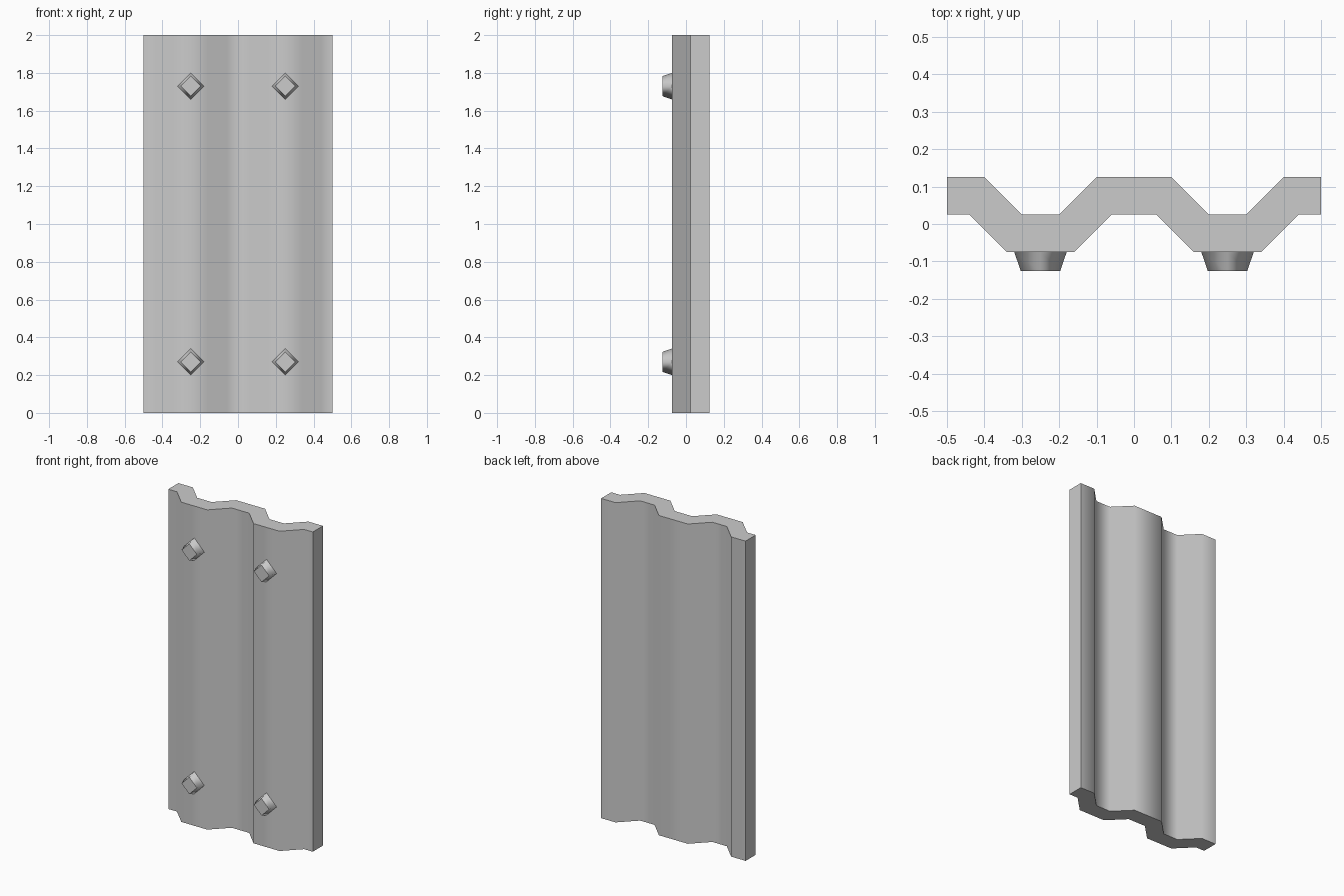
import bpy, bmesh, math
from mathutils import Matrix

if "Cube" in bpy.data.objects:
    bpy.data.objects.remove(bpy.data.objects["Cube"])

HEIGHT = 2.0


def add_object(name, bm):
    mesh = bpy.data.meshes.new(name)
    bm.to_mesh(mesh)
    bm.free()
    obj = bpy.data.objects.new(name, mesh)
    bpy.context.collection.objects.link(obj)
    return obj


def mirrored(half):
    return [(-x, y) for x, y in reversed(half)] + half


# Corrugated panel: back and front zigzag lines joined by quads, pulled up
back = mirrored([(0.1, 0.125), (0.2, 0.025), (0.3, 0.025), (0.4, 0.125), (0.5, 0.125)])
front = mirrored([(0.06, 0.025), (0.16, -0.075), (0.34, -0.075), (0.44, 0.025), (0.5, 0.025)])
bm = bmesh.new()
bv = [bm.verts.new((x, y, 0)) for x, y in back]
fv = [bm.verts.new((x, y, 0)) for x, y in front]
strip = [bm.faces.new((fv[i], bv[i], bv[i + 1], fv[i + 1])) for i in range(len(bv) - 1)]
top = bmesh.ops.extrude_face_region(bm, geom=strip, use_keep_orig=True)["geom"]
bmesh.ops.translate(bm, vec=(0, 0, HEIGHT),
                    verts=[v for v in top if isinstance(v, bmesh.types.BMVert)])
bmesh.ops.recalc_face_normals(bm, faces=bm.faces)
panel = add_object("corrugated_panel", bm)
bpy.context.view_layer.objects.active = panel
panel.select_set(True)
bpy.ops.object.shade_smooth_by_angle(angle=math.radians(60))


# Diamond bolt: four-sided tapered stud pointing forward, sharp around its cap
def add_bolt(name, x, z):
    bm = bmesh.new()
    place = Matrix.Translation((x, -0.1, z)) @ Matrix.Rotation(math.pi / 2, 4, 'X')
    bmesh.ops.create_cone(bm, cap_ends=True, segments=4, radius1=0.07,
                          radius2=0.053, depth=0.05, matrix=place)
    bm.normal_update()
    for face in bm.faces:
        face.smooth = True
        if abs(face.normal.y) > 0.9:
            for edge in face.edges:
                edge.smooth = False
    hidden = [f for f in bm.faces if f.normal.y > 0.9]
    bmesh.ops.delete(bm, geom=hidden, context='FACES')
    add_object(name, bm)


for side, x in (("left", -0.25), ("right", 0.25)):
    for level, z in (("lower", 0.27), ("upper", 1.73)):
        add_bolt(f"bolt_{level}_{side}", x, z)
